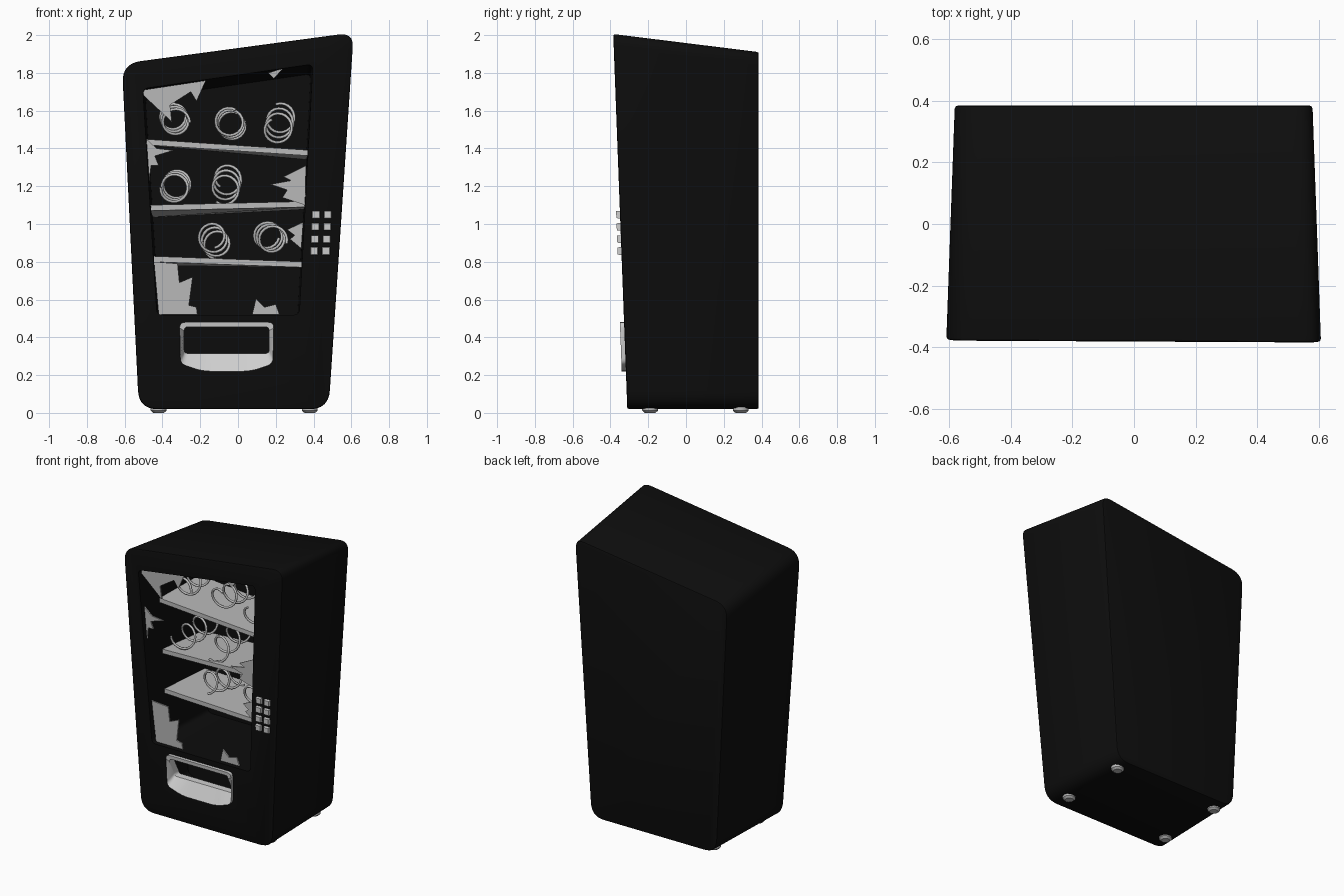
import bpy, bmesh, math
from mathutils import Vector

if "Cube" in bpy.data.objects:
    bpy.data.objects.remove(bpy.data.objects["Cube"], do_unlink=True)


def material(name, value):
    m = bpy.data.materials.new(name)
    m.use_nodes = True
    colour = (value, value, value, 1)
    m.diffuse_color = colour
    m.node_tree.nodes["Principled BSDF"].inputs["Base Color"].default_value = colour
    return m


BLACK = material("black_casing", 0.004)
GREY = material("grey_metal", 0.5)
PALE = material("pale_trim", 0.62)


def front_y(z):
    """Depth of the leaning front face at height z."""
    return -0.31 - 0.0375 * z


def outline(corners, radii, steps=8):
    """Rounded polygon in x, z."""
    pts = []
    for i, c in enumerate(corners):
        c = Vector(c)
        a = (Vector(corners[i - 1]) - c).normalized() * radii[i]
        b = (Vector(corners[(i + 1) % len(corners)]) - c).normalized() * radii[i]
        for k in range(steps + 1):
            t = k / steps
            pts.append(c + a * (1 - t) ** 2 + b * t ** 2)
    return pts


def on_front(pts, offset):
    return [(x, front_y(z) + offset, z) for x, z in pts]


def loft(name, loops, mat, closed=False):
    """Skin matching loops; cap both ends, or close into a ring."""
    bm = bmesh.new()
    rows = [[bm.verts.new(p) for p in loop] for loop in loops]
    n = len(rows[0])
    pairs = list(zip(rows, rows[1:]))
    if closed:
        pairs.append((rows[-1], rows[0]))
    else:
        bm.faces.new(rows[0])
        bm.faces.new(rows[-1])
    for a, b in pairs:
        for i in range(n):
            j = (i + 1) % n
            bm.faces.new((a[i], a[j], b[j], b[i]))
    bmesh.ops.recalc_face_normals(bm, faces=bm.faces)
    me = bpy.data.meshes.new(name)
    bm.to_mesh(me)
    bm.free()
    me.materials.append(mat)
    ob = bpy.data.objects.new(name, me)
    bpy.context.collection.objects.link(ob)
    return ob


def activate(ob):
    bpy.ops.object.select_all(action="DESELECT")
    ob.select_set(True)
    bpy.context.view_layer.objects.active = ob


def smooth(ob):
    activate(ob)
    bpy.ops.object.shade_smooth_by_angle(angle=math.radians(35))


# Casing: a crooked rounded box, narrower and lower at the back
shell = outline([(-0.615, 1.85), (0.613, 2.015), (0.48, 0.02), (-0.525, 0.02)],
                [0.1, 0.08, 0.1, 0.1])
back = [(x * 0.955, 0.385, 0.02 + (z - 0.02) * 0.952) for x, z in shell]
casing = loft("casing", [on_front(shell, 0), back], BLACK)
bevel = casing.modifiers.new("soft_edges", "BEVEL")
bevel.width = 0.01
bevel.segments = 2
bevel.angle_limit = math.radians(50)

# Display cavity and delivery slot, cut out of the casing
window = outline([(-0.505, 1.72), (0.397, 1.85), (0.325, 0.52), (-0.43, 0.52)], [0.03] * 4, 4)
tray_outer = outline([(-0.31, 0.48), (0.19, 0.48), (0.185, 0.26), (0.07, 0.22),
                      (-0.19, 0.22), (-0.305, 0.26)], [0.03, 0.03, 0.03, 0.05, 0.05, 0.03], 4)
tray_inner = outline([(-0.285, 0.455), (0.165, 0.455), (0.165, 0.315), (0.05, 0.315),
                      (-0.17, 0.315), (-0.285, 0.315)], [0.02] * 6, 4)
slot = [((x + 0.06) * 0.97 - 0.06, 0.35 + (z - 0.35) * 0.95) for x, z in tray_outer]
cutters = [
    loft("cavity_cutter", [on_front(window, -0.05),
                           [(x * 0.97, 0.27, z * 0.97) for x, z in window]], BLACK),
    loft("slot_cutter", [on_front(slot, -0.05), on_front(slot, 0.2)], BLACK),
]
for cutter in cutters:
    cutter.hide_render = True
    cut = casing.modifiers.new(cutter.name, "BOOLEAN")
    cut.operation = "DIFFERENCE"
    cut.solver = "EXACT"
    cut.object = cutter
activate(casing)
for mod in list(casing.modifiers):
    bpy.ops.object.modifier_apply(modifier=mod.name)
for cutter in cutters:
    bpy.data.objects.remove(cutter, do_unlink=True)
smooth(casing)

# Delivery tray: raised frame with a lip sloping into the slot
lip = [(x, front_y(z) + (0.03 if z < 0.34 else -0.02), z) for x, z in tray_inner]
lip_back = [(x, y + 0.05, z) for x, y, z in lip]
tray = loft("delivery_tray", [on_front(tray_outer, 0.01), on_front(tray_outer, -0.022),
                              lip, lip_back], PALE, closed=True)
smooth(tray)

# Crooked shelves: left x, right x, left z, right z, left drop, right drop
shelves = [(-0.5, 0.39, 1.45, 1.39, 0.0, 0.02),
           (-0.48, 0.365, 1.1, 1.12, 0.035, 0.01),
           (-0.46, 0.35, 0.83, 0.8, 0.02, 0.0)]
for i, (xl, xr, zl, zr, dl, dr) in enumerate(shelves):
    edge = [(xl, zl, dl), (xr, zr, dr), (xr, zr - 0.03, dr), (xl, zl - 0.03, dl)]
    loft(f"shelf_{i + 1}", [[(x, -0.17, z) for x, z, d in edge],
                            [(x, 0.26, z - d) for x, z, d in edge]], GREY)

# Wire coils: x, z, sideways drift, upward drift
coils = [(-0.335, 1.555, -0.01, 0.02), (-0.04, 1.53, 0.01, -0.015), (0.22, 1.53, 0.01, 0.04),
         (-0.33, 1.2, 0.01, 0.015), (-0.06, 1.21, 0.01, 0.04), (-0.125, 0.91, 0.02, -0.03),
         (0.17, 0.93, -0.02, 0.015)]
turns, per_turn = 3, 20
for i, (cx, cz, dx, dz) in enumerate(coils):
    curve = bpy.data.curves.new(f"coil_{i + 1}", "CURVE")
    curve.dimensions = "3D"
    curve.bevel_depth = 0.008
    curve.bevel_resolution = 1
    curve.use_fill_caps = True
    curve.materials.append(GREY)
    spline = curve.splines.new("POLY")
    total = turns * per_turn
    spline.points.add(total)
    for k, p in enumerate(spline.points):
        t = k / total
        a = math.tau * k / per_turn + i
        p.co = (cx + dx * (t - 0.5) * 2 + 0.07 * math.cos(a), -0.15 + 0.34 * t,
                cz + dz * (t - 0.5) * 2 + 0.07 * math.sin(a), 1)
    bpy.context.collection.objects.link(bpy.data.objects.new(curve.name, curve))

# Broken glass left around the window
shards = {
    "top_left": [(-0.5, 1.71), (-0.17, 1.76), (-0.22, 1.65), (-0.25, 1.7), (-0.36, 1.63),
                 (-0.35, 1.54), (-0.5, 1.68)],
    "top": [(0.16, 1.8), (0.24, 1.825), (0.19, 1.77)],
    "left": [(-0.485, 1.45), (-0.43, 1.4), (-0.34, 1.39), (-0.44, 1.36), (-0.42, 1.31),
             (-0.46, 1.31), (-0.47, 1.23)],
    "right": [(0.36, 1.31), (0.24, 1.25), (0.28, 1.23), (0.17, 1.21), (0.26, 1.18),
              (0.235, 1.14), (0.355, 1.1)],
    "lower_right": [(0.345, 1.01), (0.26, 0.97), (0.3, 0.94), (0.275, 0.92), (0.335, 0.87)],
    "bottom_left": [(-0.445, 0.8), (-0.32, 0.79), (-0.31, 0.69), (-0.24, 0.72), (-0.26, 0.57),
                    (-0.22, 0.56), (-0.215, 0.52), (-0.42, 0.52)],
    "bottom": [(0.075, 0.52), (0.095, 0.605), (0.14, 0.56), (0.2, 0.575), (0.22, 0.52)],
}
for name, pts in shards.items():
    loft(f"glass_shard_{name}", [on_front(pts, 0.03), on_front(pts, 0.04)], GREY)

# Keypad buttons in two columns
for row, z in enumerate([1.05, 0.985, 0.92, 0.857]):
    for col in range(2):
        x = 0.413 + 0.062 * col - 0.003 * row
        h = 0.02
        square = [(x - h, z - h), (x + h, z - h), (x + h, z + h), (x - h, z + h)]
        top = [(x + (px - x) * 0.9, z + (pz - z) * 0.9) for px, pz in square]
        loft(f"button_{row + 1}_{col + 1}", [on_front(square, 0.01), on_front(square, -0.012),
                                            on_front(top, -0.02)], PALE)

# Feet
for x, side in ((-0.42, "right"), (0.38, "left")):
    for y, end in ((-0.19, "front"), (0.29, "back")):
        rings = [[(x + r * math.cos(math.tau * k / 12), y + r * math.sin(math.tau * k / 12), z)
                  for k in range(12)] for r, z in ((0.028, 0), (0.042, 0.012), (0.042, 0.03))]
        smooth(loft(f"foot_{end}_{side}", rings, GREY))
